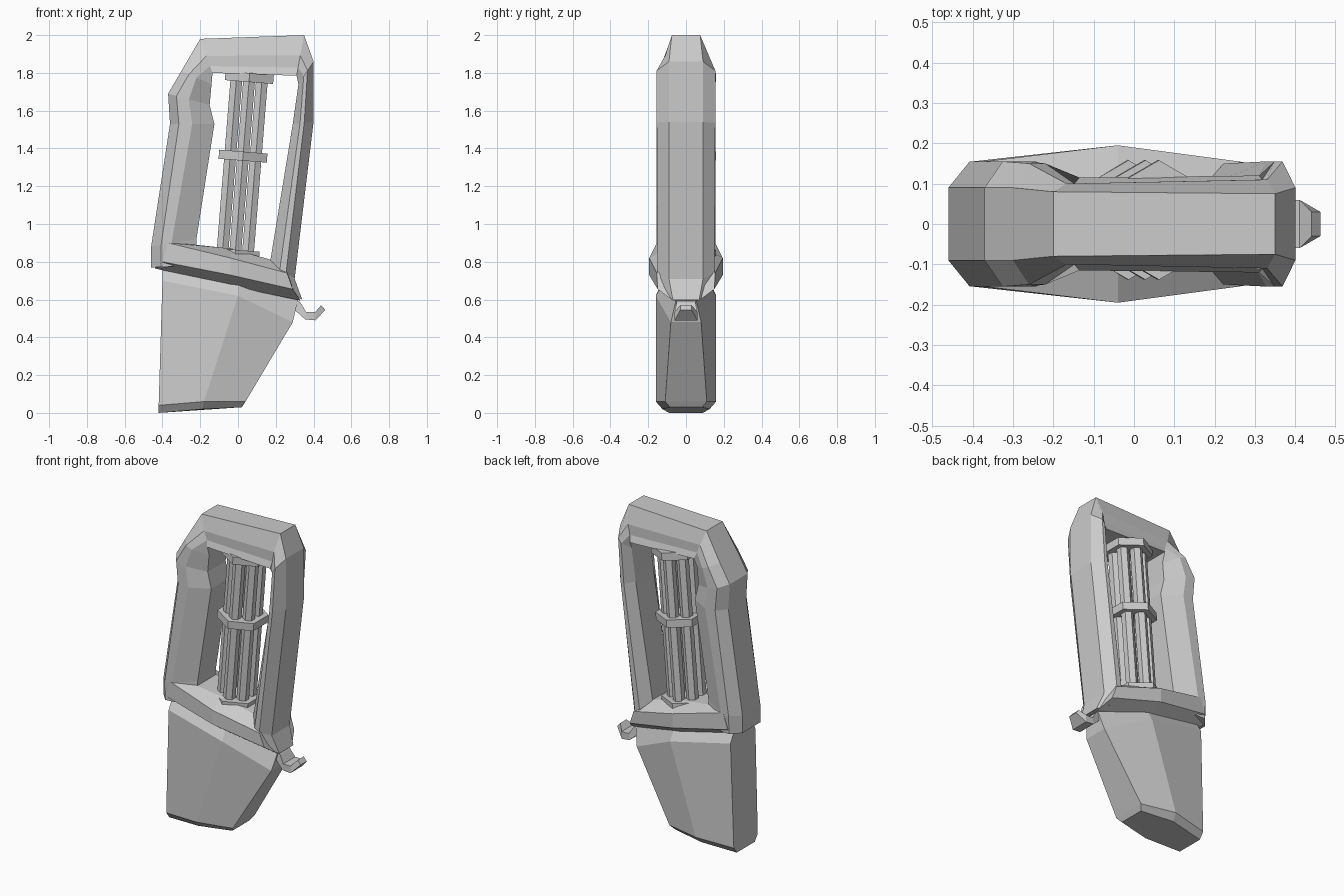
import bpy, bmesh, math
from mathutils import Vector, Matrix

if "Cube" in bpy.data.objects:
    bpy.data.objects.remove(bpy.data.objects["Cube"])


def loft(name, rings):
    """Skin a list of equal-length point rings and cap both ends."""
    bm = bmesh.new()
    rows = [[bm.verts.new(p) for p in ring] for ring in rings]
    n = len(rows[0])
    for a, b in zip(rows, rows[1:]):
        for i in range(n):
            j = (i + 1) % n
            bm.faces.new((a[i], a[j], b[j], b[i]))
    bm.faces.new(rows[0])
    bm.faces.new(rows[-1])
    bmesh.ops.recalc_face_normals(bm, faces=bm.faces)
    me = bpy.data.meshes.new(name)
    bm.to_mesh(me)
    bm.free()
    ob = bpy.data.objects.new(name, me)
    bpy.context.collection.objects.link(ob)
    return ob


def mirrored(half):
    """Close a half section of (x, y, z) points by reflecting it across y = 0."""
    return half + [(x, -y, z) for x, y, z in reversed(half)]


# Frame arch: outer x,z, inner x,z, half depth outer/shoulder/inner, shoulder positions
frame = [
    (-.46, .77, -.22, .78, .09, .15, .09, .22, .45),
    (-.46, .88, -.22, .92, .09, .155, .09, .22, .45),
    (-.36, 1.53, -.125, 1.53, .09, .155, .09, .2, .5),
    (-.37, 1.69, -.15, 1.63, .09, .155, .09, .2, .5),
    (-.30, 1.81, -.14, 1.74, .09, .15, .09, .25, .5),
    (-.20, 1.98, -.135, 1.80, .08, .10, .115, .5, .8),
    (.35, 2.0, .31, 1.785, .075, .11, .12, .5, .8),
    (.40, 1.86, .32, 1.74, .09, .155, .09, .4, .65),
    (.40, 1.54, .29, 1.53, .09, .155, .09, .45, .65),
    (.30, .71, .17, .80, .09, .15, .09, .35, .6),
    (.34, .60, .16, .68, .07, .11, .08, .35, .6),
]
rings = []
for xo, zo, xi, zi, yo, ys, yi, a, b in frame:
    depth = ((0, yo), (a, ys), (b, ys), (1, yi))
    rings.append(mirrored([(xo + (xi - xo) * t, y, zo + (zi - zo) * t) for t, y in depth]))
loft("frame", rings)

# Collar: top, upper ridge, lower ridge, underside at left, middle and right
collar = [
    [(-.36, .09, .905), (-.37, .155, .90), (-.40, .155, .80), (-.44, .09, .765)],
    [(-.04, .10, .87), (-.04, .195, .82), (-.04, .195, .73), (-.04, .11, .672)],
    [(.25, .08, .79), (.26, .155, .74), (.29, .15, .655), (.33, .07, .595)],
]
loft("collar", [mirrored(s) for s in collar])

# Grip body: left, middle crease, right at four levels
grip = [
    [(-.42, .09, 0), (-.19, .125, .02), (.02, .085, .03)],
    [(-.42, .12, .04), (-.18, .16, .06), (.04, .11, .06)],
    [(-.40, .125, .70), (0, .16, .62), (.29, .08, .48)],
    [(-.40, .09, .76), (0, .11, .70), (.32, .05, .61)],
]
loft("grip", [mirrored(s) for s in grip])

# Hook: upper and lower edges along its curl, with half width
hook = [(.29, .61, .27, .56, .05), (.33, .585, .30, .545, .05), (.36, .535, .355, .495, .06),
        (.41, .535, .41, .49, .06), (.44, .57, .462, .545, .03)]
loft("hook", [[(a, w, b), (a, -w, b), (c, -w, d), (c, w, d)] for a, b, c, d, w in hook])

# Tilted barrel cluster
bottom, top = Vector((-.017, .01, .82)), Vector((.062, .01, 1.80))
axis = (top - bottom).normalized()
tilt = axis.to_track_quat('Z', 'Y').to_matrix()
side, back = Vector((axis.z, 0, -axis.x)), Vector((0, 1, 0))


def prism(name, start, end, radius):
    """Six-sided rod with one corner pointing along y."""
    angles = [math.radians(60 * i + 30) for i in range(6)]
    loft(name, [[c + radius * (side * math.cos(t) + back * math.sin(t)) for t in angles]
                for c in (start, end)])


for i in range(6):
    t = math.radians(60 * i + 30)
    offset = .078 * (side * math.cos(t) + back * math.sin(t))
    prism(f"barrel_{i + 1}", bottom + offset, top + offset, .036)

# Clamps holding the barrels
for name, pos in (("bottom_clamp", .02), ("middle_clamp", .55), ("top_clamp", .975)):
    c = bottom.lerp(top, pos)
    prism(name, c - axis * .024, c + axis * .024, .148)
